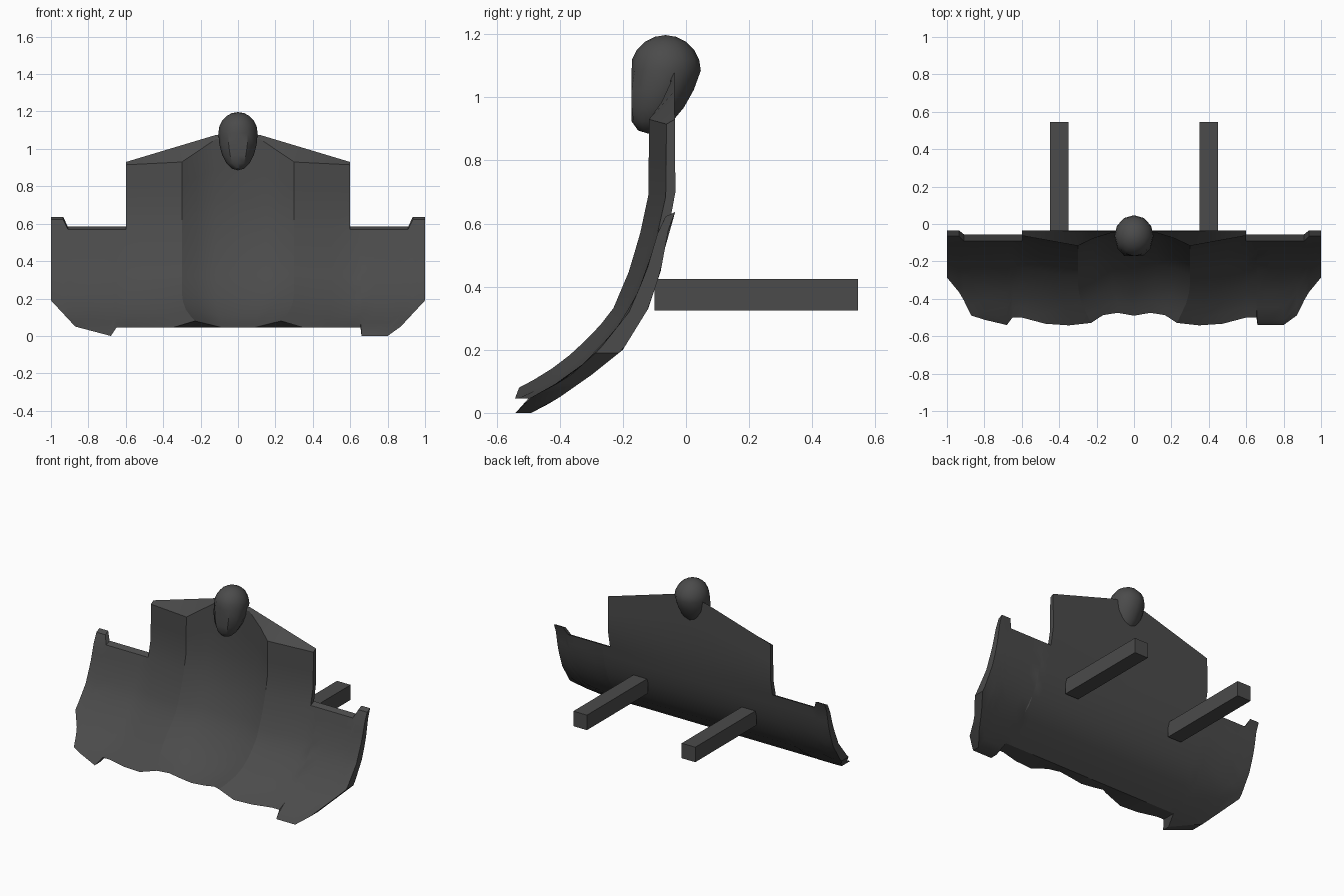
import bpy, bmesh, math

if "Cube" in bpy.data.objects:
    bpy.data.objects.remove(bpy.data.objects["Cube"])

dark = bpy.data.materials.new("dark_steel")
dark.diffuse_color = (0.07, 0.07, 0.07, 1)
dark.use_nodes = True
dark.node_tree.nodes["Principled BSDF"].inputs["Base Color"].default_value = dark.diffuse_color


def lerp(table, v):
    """Piecewise-linear lookup in a list of (key, value)."""
    if v <= table[0][0]:
        return table[0][1]
    for (a, p), (b, q) in zip(table, table[1:]):
        if v <= b:
            return p + (q - p) * (v - a) / (b - a)
    return table[-1][1]


def finish(bm, name, angle=None):
    bmesh.ops.recalc_face_normals(bm, faces=bm.faces)
    me = bpy.data.meshes.new(name)
    bm.to_mesh(me)
    bm.free()
    ob = bpy.data.objects.new(name, me)
    bpy.context.collection.objects.link(ob)
    me.materials.append(dark)
    if angle:
        bpy.ops.object.select_all(action='DESELECT')
        ob.select_set(True)
        bpy.context.view_layer.objects.active = ob
        bpy.ops.object.shade_smooth_by_angle(angle=math.radians(angle))
    return ob


# Blade curves: depth of front and back against height
FRONT = [(0, -.54), (.045, -.5), (.07, -.445), (.12, -.365), (.2, -.275), (.32, -.18),
         (.45, -.125), (.57, -.09), (.62, -.065), (1.1, -.06)]
BACK = [(0, -.49), (.02, -.45), (.05, -.40), (.12, -.3), (.2, -.2), (.33, -.12),
        (.45, -.08), (.585, -.055), (.64, -.033), (1.1, -.037)]
# Outline of the blade seen from the front
BOTTOM = [(-1, .19), (-.87, .05), (-.68, 0), (-.65, .045), (.655, .045), (.66, 0),
          (.8, 0), (.87, .05), (1, .19)]
WING_TOP = [(0, .57), (.91, .57), (.935, .622), (1, .622)]
CREST_TOP = [(0, 1.07), (.1, 1.065), (.3, .93), (.6, .915)]
BACK_TOP = [(0, 1.09), (.1, 1.08), (.6, .93)]
COLS = [-1, -.935, -.91, -.87, -.8, -.68, -.65, -.6, -.5, -.4, -.3, -.22, -.12, 0,
        .12, .22, .3, .4, .5, .6, .655, .66, .73, .8, .87, .91, .935, 1]
LOW, HIGH = 10, 3


def blade_point(x, row, front):
    ax = abs(x)
    base = lerp(BOTTOM, x)
    if front:
        base += lerp([(0, 0), (.12, 0), (.3, .035), (.4, 0)], ax)
    wing = lerp(WING_TOP, ax) + (0 if front else .015)
    if row <= LOW:
        z = base + (wing - base) * (row / LOW) ** 1.3
    else:
        top = lerp(CREST_TOP if front else BACK_TOP, ax)
        z = wing + (top - wing) * (row - LOW) / HIGH
    y = lerp(FRONT if front else BACK, z)
    if front:
        # ridges either side of the hollow centre, leaning inward at the foot
        ridge = lerp([(0, -.1), (.12, -.25), (.22, .3), (.3, 1), (.6, 0)], ax)
        foot = lerp([(.04, .1), (.08, .1), (.15, .08), (.3, .055), (1, .055)], z)
        y -= ridge * foot
        y = max(y, -.542)
        lean = lerp([(.04, .08), (.08, .07), (.13, .025), (.2, 0)], z)
        x -= math.copysign(lean, x) * lerp([(0, 0), (.3, 1), (.6, 0)], ax)
    return x, y, z


# Curved blade: front and back skins stitched along the outline
bm = bmesh.new()
skins = []
for front in (True, False):
    skins.append({(i, j): bm.verts.new(blade_point(x, j, front))
                  for i, x in enumerate(COLS) for j in range(LOW + HIGH + 1)
                  if j <= LOW or abs(x) <= .6})
edges = {}
for i in range(len(COLS) - 1):
    for j in range(LOW + HIGH):
        ring = [(i, j), (i + 1, j), (i + 1, j + 1), (i, j + 1)]
        if all(k in skins[0] for k in ring):
            for s in skins:
                bm.faces.new([s[k] for k in ring])
            for a, b in zip(ring, ring[1:] + ring[:1]):
                key = tuple(sorted((a, b)))
                edges[key] = edges.get(key, 0) + 1
for (a, b), n in edges.items():
    if n == 1:
        bm.faces.new([skins[0][a], skins[0][b], skins[1][b], skins[1][a]])
finish(bm, "plough_blade", 28)

# Two square push arms
for side, label in ((-1, "left"), (1, "right")):
    bm = bmesh.new()
    bmesh.ops.create_cube(bm, size=1)
    for v in bm.verts:
        v.co = (side * .4 + v.co.x * .1, .545 if v.co.y > 0 else -.1, .375 + v.co.z * .1)
    finish(bm, label + "_push_arm")

# Egg-shaped head ornament, tapered to a chin at the front
bm = bmesh.new()
bmesh.ops.create_uvsphere(bm, u_segments=12, v_segments=10, radius=1)
for v in bm.verts:
    x, y, z = v.co
    drop = max(0, -z)
    v.co = (.105 * x, max(-.172, -.065 + .112 * y - .055 * drop),
            1.085 + z * (.112 if z > 0 else .2))
finish(bm, "head_ornament", 35)
